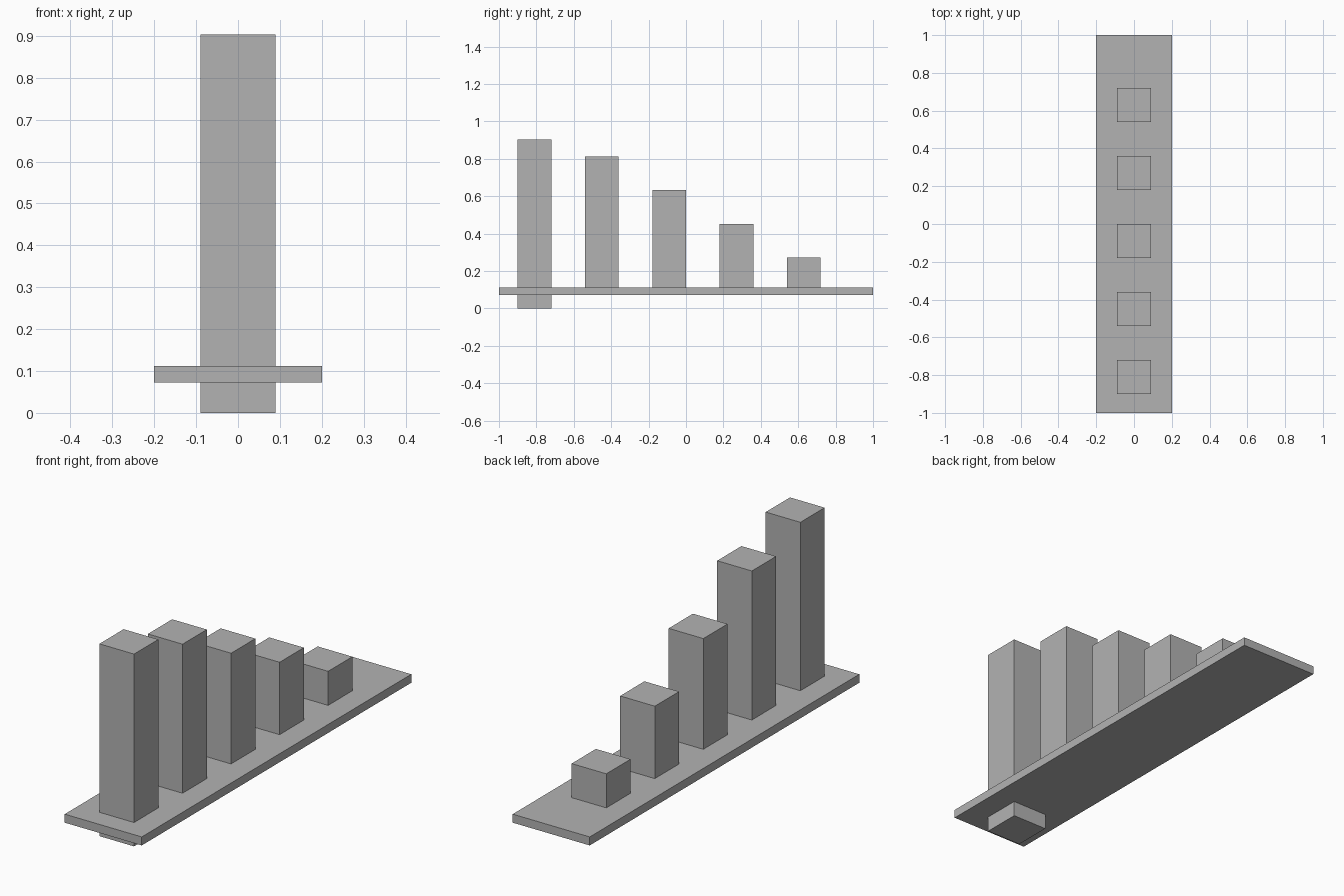
import bpy

default_cube = bpy.data.objects.get("Cube")
if default_cube:
    bpy.data.objects.remove(default_cube, do_unlink=True)

# Single plain grey
grey = bpy.data.materials.new("plain_grey")
grey.use_nodes = True
colour = (0.45, 0.45, 0.45, 1)
grey.diffuse_color = colour
grey.node_tree.nodes["Principled BSDF"].inputs["Base Color"].default_value = colour


def box(name, width, depth, y, bottom, top):
    """Flat-sided box centred on x = 0, spanning bottom to top."""
    bpy.ops.mesh.primitive_cube_add(size=1, location=(0, y, (bottom + top) / 2))
    obj = bpy.context.object
    obj.name = name
    obj.scale = (width, depth, top - bottom)
    bpy.ops.object.transform_apply(location=False, rotation=False, scale=True)
    obj.data.materials.append(grey)
    return obj


# Long thin base
BASE_BOTTOM, BASE_TOP = 0.072, 0.112
box("base_plate", 0.4, 2, 0, BASE_BOTTOM, BASE_TOP)

# Row of square columns stepping down to the back, rooted in the base
SIDE, SPACING = 0.18, 0.36
base_middle = (BASE_BOTTOM + BASE_TOP) / 2
for step in range(1, 5):
    y = 0.99 - step * SPACING
    box(f"column_{step}", SIDE, SIDE, y, base_middle, base_middle + step * SIDE)

# Tallest column passes through the base and stands on the ground
box("column_5", SIDE, SIDE, 0.99 - 5 * SPACING, 0, 0.903)
